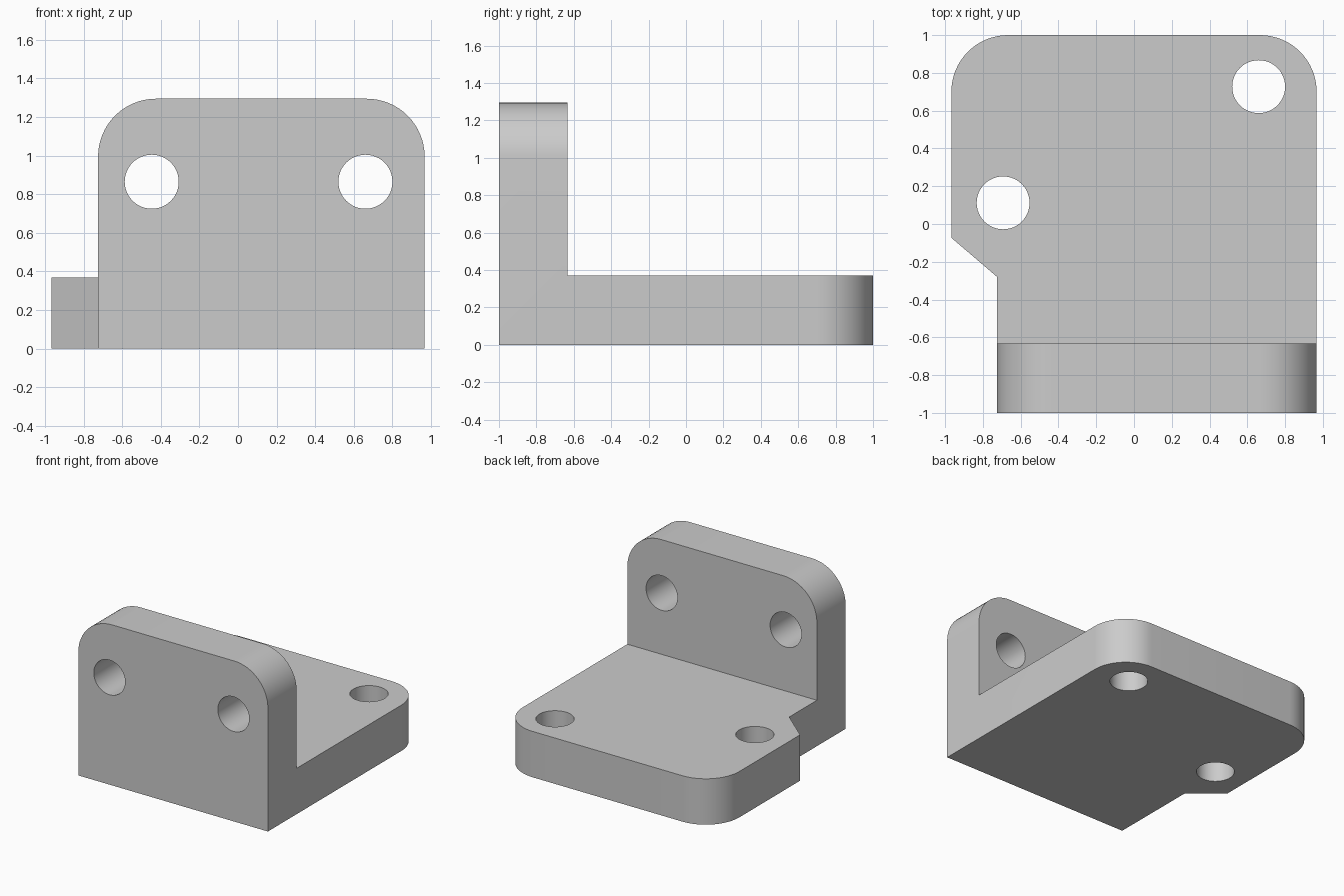
import bpy, bmesh, math
from mathutils import Matrix, Vector

old = bpy.data.objects.get("Cube")
if old:
    bpy.data.objects.remove(old)

# Overall sizes
LEFT, RIGHT, INNER = -0.967, 0.967, -0.725
TOP, THICK, RADIUS, HOLE = 1.295, 0.37, 0.3, 0.14
WALL_BACK = -0.633

grey = bpy.data.materials.new("plain grey")
grey.use_nodes = True
colour = (0.6, 0.6, 0.6, 1)
grey.diffuse_color = colour
grey.node_tree.nodes["Principled BSDF"].inputs["Base Color"].default_value = colour


def arc(cx, cy, r, start, end, steps):
    angles = [math.radians(start + (end - start) * i / steps) for i in range(steps + 1)]
    return [(cx + r * math.cos(a), cy + r * math.sin(a)) for a in angles]


def prism(name, outline, depth, matrix=Matrix()):
    """Extrude a counter-clockwise outline along local z."""
    bm = bmesh.new()
    face = bm.faces.new([bm.verts.new((x, y, 0)) for x, y in outline])
    extruded = bmesh.ops.extrude_face_region(bm, geom=[face])["geom"]
    verts = [v for v in extruded if isinstance(v, bmesh.types.BMVert)]
    bmesh.ops.translate(bm, vec=Vector((0, 0, depth)), verts=verts)
    bmesh.ops.recalc_face_normals(bm, faces=bm.faces)
    bm.transform(matrix)
    mesh = bpy.data.meshes.new(name)
    bm.to_mesh(mesh)
    bm.free()
    mesh.materials.append(grey)
    obj = bpy.data.objects.new(name, mesh)
    bpy.context.collection.objects.link(obj)
    return obj


def combine(target, other, operation):
    """Apply a boolean and discard the helper."""
    bpy.context.view_layer.objects.active = target
    mod = target.modifiers.new(operation, "BOOLEAN")
    mod.operation, mod.solver, mod.object = operation, "EXACT", other
    bpy.ops.object.modifier_apply(modifier=mod.name)
    bpy.data.objects.remove(other)


def rounded_top(left, right, top):
    return (arc(right - RADIUS, top - RADIUS, RADIUS, 0, 90, 16)
            + arc(left + RADIUS, top - RADIUS, RADIUS, 90, 180, 16))


# Maps the outline's y to world z, and its depth to world -y
upright = Matrix.Rotation(math.pi / 2, 4, "X")

# Base plate with rounded back corners and a slanted side step
base_outline = [(INNER, -1), (RIGHT, -1)] + rounded_top(LEFT, RIGHT, 1)
base_outline += [(LEFT, -0.073), (INNER, -0.28)]
bracket = prism("angle_bracket", base_outline, THICK)

# Upright wall with rounded top corners
wall_outline = [(INNER, 0), (RIGHT, 0)] + rounded_top(INNER, RIGHT, TOP)
wall = prism("wall", wall_outline, 1 + WALL_BACK,
             Matrix.Translation((0, WALL_BACK, 0)) @ upright)
combine(bracket, wall, "UNION")

# Screw holes through the base and the wall
for x, y in [(0.66, 0.727), (-0.693, 0.112)]:
    cutter = prism("hole_cutter", arc(x, y, HOLE, 0, 352.5, 47), 1,
                   Matrix.Translation((0, 0, -0.3)))
    combine(bracket, cutter, "DIFFERENCE")
for x in (-0.447, 0.66):
    cutter = prism("hole_cutter", arc(x, 0.865, HOLE, 0, 352.5, 47), 1,
                   Matrix.Translation((0, -0.3, 0)) @ upright)
    combine(bracket, cutter, "DIFFERENCE")

# Merge flat neighbours, then smooth only the curved faces
bm = bmesh.new()
bm.from_mesh(bracket.data)
bmesh.ops.remove_doubles(bm, verts=bm.verts, dist=0.0001)
bmesh.ops.dissolve_limit(bm, angle_limit=0.01, verts=bm.verts, edges=bm.edges)
bm.to_mesh(bracket.data)
bm.free()
bpy.ops.object.select_all(action="DESELECT")
bracket.select_set(True)
bpy.context.view_layer.objects.active = bracket
bpy.ops.object.shade_smooth_by_angle(angle=math.radians(30))
